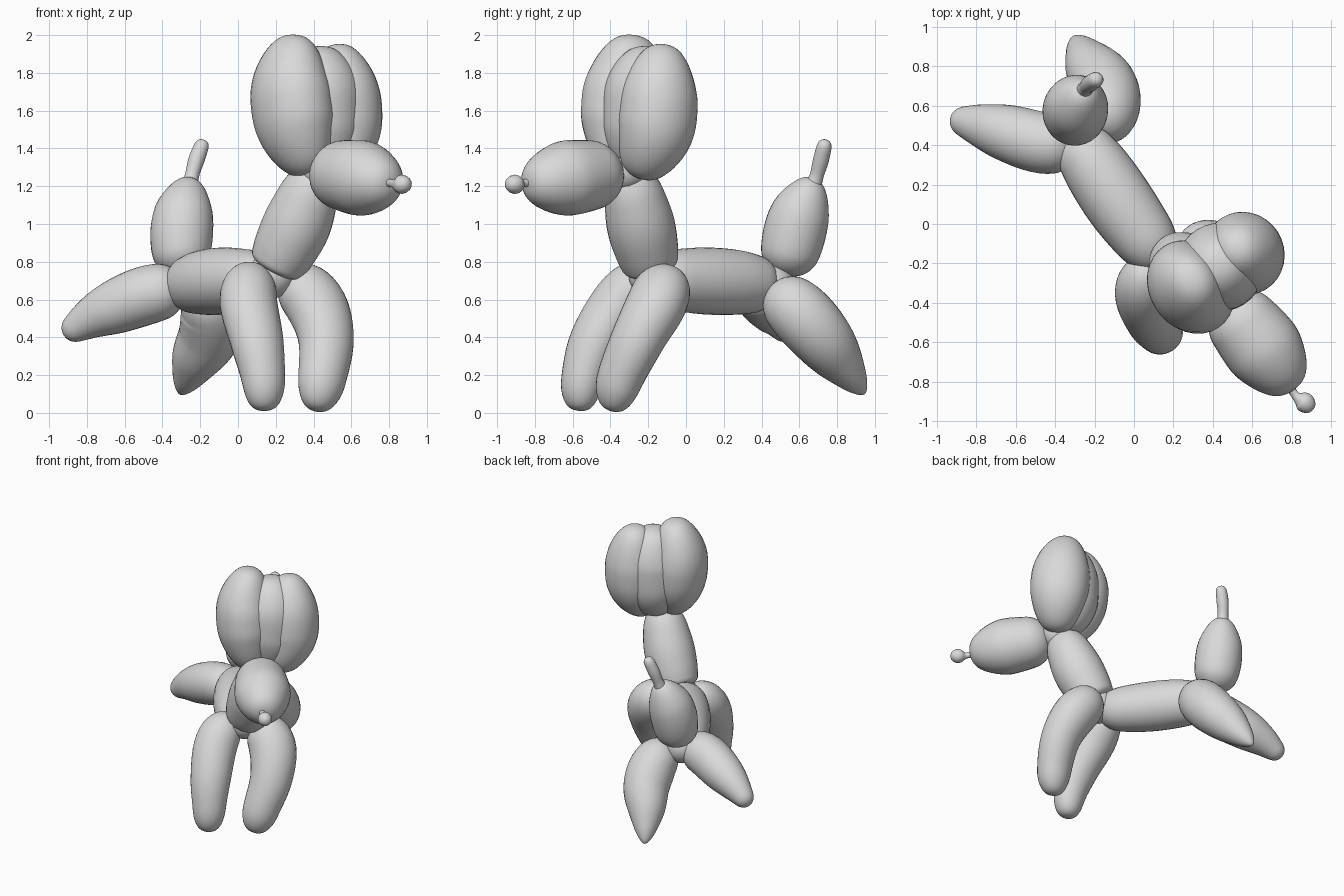
import bpy, bmesh, math
from mathutils import Vector

cube = bpy.data.objects.get("Cube")
if cube:
    bpy.data.objects.remove(cube, do_unlink=True)

GREY = (0.7, 0.7, 0.7, 1.0)
mat = bpy.data.materials.new("balloon_grey")
mat.use_nodes = True
mat.diffuse_color = GREY
bsdf = mat.node_tree.nodes["Principled BSDF"]
bsdf.inputs["Base Color"].default_value = GREY
bsdf.inputs["Roughness"].default_value = 0.6

# Sideways direction of the dog, which stands turned to its left
SIDE = Vector((0.85, 0.53, 0.0)).normalized()


def spline(points, t):
    """Smooth point (x, y, z, radius) at t in 0..1 along the points."""
    last = len(points) - 1
    i = min(int(t * last), last - 1)
    u = t * last - i
    a, b, c, d = (Vector(points[max(0, min(last, i + k))]) for k in (-1, 0, 1, 2))
    return 0.5 * (2 * b + (c - a) * u + (2 * a - 5 * b + 4 * c - d) * u ** 2
                  + (3 * b - a - 3 * c + d) * u ** 3)


def finish(name, bm):
    bmesh.ops.recalc_face_normals(bm, faces=bm.faces)
    for face in bm.faces:
        face.smooth = True
    mesh = bpy.data.meshes.new(name)
    bm.to_mesh(mesh)
    bm.free()
    mesh.materials.append(mat)
    obj = bpy.data.objects.new(name, mesh)
    bpy.context.collection.objects.link(obj)


def balloon(name, points, caps=(0.2, 0.2), squash=1.0, rings=36, sides=32):
    """Inflated tube; caps are the fractions of its length that round off."""
    bm = bmesh.new()
    loops = []
    for i in range(1, rings):
        t = (1 - math.cos(math.pi * i / rings)) / 2
        p = spline(points, t)
        ahead = spline(points, min(1, t + 0.01)) - spline(points, max(0, t - 0.01))
        tangent = ahead.xyz.normalized()
        radius = p.w
        for d in (t / caps[0], (1 - t) / caps[1]):
            if d < 1:
                radius *= math.sqrt(1 - (1 - d) ** 2)
        u = (SIDE - tangent * SIDE.dot(tangent)).normalized()
        v = tangent.cross(u)
        loops.append([bm.verts.new(p.xyz + radius * (
            u * squash * math.cos(math.tau * k / sides)
            + v * math.sin(math.tau * k / sides))) for k in range(sides)])
    for low, high in zip(loops, loops[1:]):
        for k in range(sides):
            n = (k + 1) % sides
            bm.faces.new((low[k], low[n], high[n], high[k]))
    for loop, end in ((loops[0], points[0]), (loops[-1], points[-1])):
        tip = bm.verts.new(end[:3])
        for k in range(sides):
            bm.faces.new((loop[k], loop[(k + 1) % sides], tip))
    finish(name, bm)


def twist(name, centre, radius):
    """Small bulge where balloon segments are twisted together."""
    bm = bmesh.new()
    bmesh.ops.create_icosphere(bm, subdivisions=3, radius=radius)
    bmesh.ops.translate(bm, verts=bm.verts, vec=centre)
    finish(name, bm)


# Body and neck
balloon("body", [(-.31, .46, .67, .13), (-.19, .28, .69, .17),
                 (-.04, .06, .70, .175), (.16, -.21, .71, .14)], (.2, .2))
balloon("neck", [(.19, -.18, .75, .14), (.25, -.21, .87, .17),
                 (.33, -.25, 1.04, .177), (.43, -.31, 1.31, .125)], (.15, .2))

# Snout and its tied end
balloon("snout", [(.45, -.38, 1.285, .15), (.55, -.50, 1.26, .185),
                  (.67, -.65, 1.24, .2), (.81, -.84, 1.21, .175)], (.3, .4))
balloon("nose_knot", [(.78, -.81, 1.22, .025), (.82, -.87, 1.215, .022),
                      (.86, -.90, 1.21, .05), (.905, -.945, 1.215, .045)],
        (.1, .3), rings=20, sides=16)

# Ears, flattened where they press together, and the filled crown between
balloon("right_ear", [(.39, -.36, 1.26, .2), (.31, -.33, 1.50, .24),
                      (.28, -.31, 1.75, .24), (.31, -.28, 2.0, .2)],
        (.45, .45), squash=.85)
balloon("left_ear", [(.50, -.26, 1.25, .19), (.555, -.165, 1.48, .21),
                     (.55, -.14, 1.72, .205), (.51, -.12, 1.95, .17)],
        (.45, .45), squash=.96)
balloon("crown", [(.43, -.26, 1.26, .19), (.435, -.225, 1.48, .22),
                  (.435, -.215, 1.72, .22), (.41, -.20, 1.94, .18)], (.4, .4))

# Front legs
balloon("right_front_leg", [(.09, -.19, .76, .12), (.055, -.34, .60, .145),
                            (.10, -.48, .38, .135), (.135, -.55, .17, .11),
                            (.135, -.56, .01, .1)], (.2, .25), squash=1.06)
balloon("left_front_leg", [(.25, -.11, .73, .13), (.40, -.15, .59, .155),
                           (.465, -.25, .40, .14), (.445, -.35, .18, .12),
                           (.41, -.39, .01, .1)], (.18, .23), squash=1.08)

# Hind legs taper to a narrow end
balloon("right_hind_leg", [(-.29, .40, .66, .13), (-.46, .41, .63, .155),
                           (-.64, .46, .565, .145), (-.78, .50, .50, .11),
                           (-.92, .535, .41, .055)], (.18, .1))
balloon("left_hind_leg", [(-.21, .46, .65, .125), (-.14, .58, .55, .165),
                          (-.15, .70, .42, .165), (-.225, .81, .28, .13),
                          (-.305, .945, .10, .035)], (.18, .12))

# Tail
balloon("tail", [(-.29, .52, .73, .12), (-.30, .555, .87, .16),
                 (-.29, .60, 1.04, .16), (-.25, .68, 1.24, .105)], (.25, .3))
balloon("tail_tip", [(-.26, .66, 1.17, .055), (-.245, .69, 1.25, .038),
                     (-.22, .715, 1.34, .043), (-.18, .74, 1.445, .038)],
        (.1, .15), rings=20, sides=16)

# Twists joining the segments
twist("chest_twist", (.18, -.18, .73), .125)
twist("hip_twist", (-.28, .45, .67), .125)
twist("head_twist", (.44, -.32, 1.29), .12)
